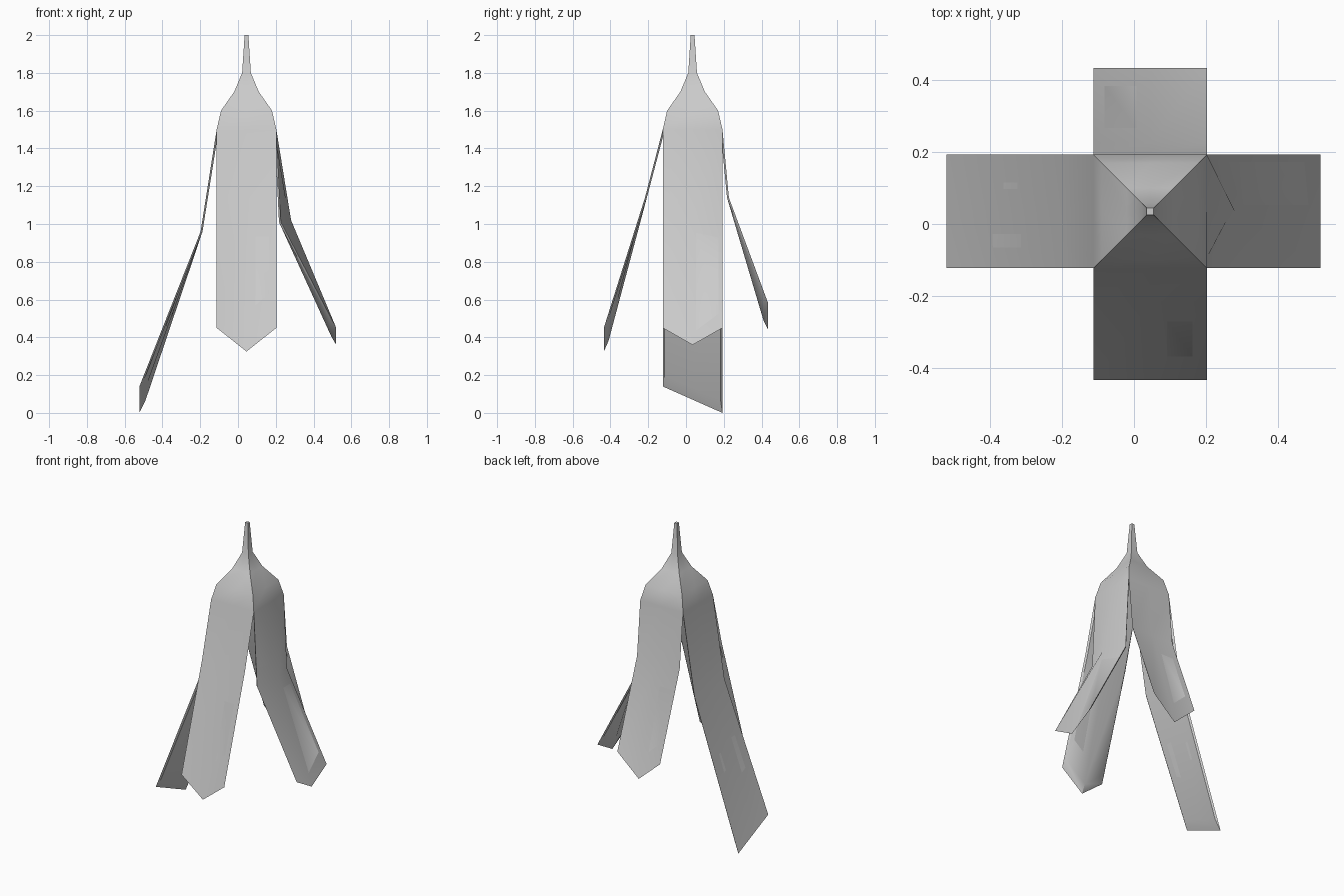
import bpy
from mathutils import Vector, Matrix
from math import pi

if "Cube" in bpy.data.objects:
    bpy.data.objects.remove(bpy.data.objects["Cube"])

AXIS = Vector((0.045, 0.035, 0))
HW = 0.158                                   # half width of a flap
CAP = [(2.0, 0.01), (1.8, 0.023), (1.7, 0.065), (1.6, 0.135), (1.5, HW)]  # z, half size


def panel(name, turn, knee, end):
    """One quarter of the cap with its hanging flap; knee and end hold three (distance, z) pairs."""
    cap = [[Vector((s * h, -h, z)) for s in (-1, 0, 1)] for z, h in CAP]
    flap = [[Vector((s * HW, -d, z)) for s, (d, z) in zip((-1, 0, 1), row)] for row in (knee, end)]
    outer = cap + flap

    # inner lining, inset from the sides and shortened at the tip
    lining = [[Vector((s * (h - 0.01), -(h - 0.01), z - 0.005)) for s in (-1, 0, 1)] for z, h in CAP[2:]]
    tip = [e.lerp(k, 0.07) for e, k in zip(flap[1], flap[0])]
    lining += [[p + Vector((-s * 0.01, 0.01, 0)) for s, p in zip((-1, 0, 1), row)]
               for row in (flap[0], tip)]

    verts = [p for row in outer + lining for p in row]
    n = len(outer)
    o = lambda r, c: r * 3 + c
    i = lambda r, c: (n + r - 2) * 3 + c
    faces = []
    for c in (0, 1):
        for r in range(n - 1):
            faces.append((o(r + 1, c), o(r + 1, c + 1), o(r, c + 1), o(r, c)))
            if r >= 2:
                faces.append((i(r, c), i(r, c + 1), i(r + 1, c + 1), i(r + 1, c)))
        faces.append((o(n - 1, c), i(n - 1, c), i(n - 1, c + 1), o(n - 1, c + 1)))
    for r in range(4, n - 1):                # free side edges of the flap
        faces.append((o(r + 1, 0), o(r, 0), i(r, 0), i(r + 1, 0)))
        faces.append((i(r + 1, 2), i(r, 2), o(r, 2), o(r + 1, 2)))
    # close the spike top and the lining top
    verts += [Vector((0, 0, 2.0)), Vector((0, 0, 1.74))]
    k = len(verts)
    for c in (0, 1):
        faces.append((o(0, c), o(0, c + 1), k - 2))
        faces.append((i(2, c + 1), i(2, c), k - 1))

    rot = Matrix.Rotation(turn * pi / 2, 3, 'Z')
    mesh = bpy.data.meshes.new(name)
    mesh.from_pydata([rot @ v + AXIS for v in verts], [], faces)
    ob = bpy.data.objects.new(name, mesh)
    bpy.context.collection.objects.link(ob)
    bpy.ops.object.select_all(action='DESELECT')
    ob.select_set(True)
    bpy.context.view_layer.objects.active = ob
    bpy.ops.object.shade_smooth_by_angle(angle=pi / 6)


# pointed front, right and back flaps; long slanted left flap
panel("front_flap", 0, [(0.252, 1.14)] * 3, [(0.47, 0.45), (0.47, 0.325), (0.47, 0.45)])
panel("right_flap", 1, [(0.182, 1.01), (0.236, 1.02), (0.182, 1.01)],
      [(0.475, 0.45), (0.475, 0.36), (0.475, 0.45)])
panel("back_flap", 2, [(0.192, 1.14)] * 3, [(0.4, 0.58), (0.4, 0.44), (0.4, 0.58)])
panel("left_flap", 3, [(0.243, 0.96)] * 3, [(0.567, 0.0), (0.567, 0.07), (0.567, 0.14)])
